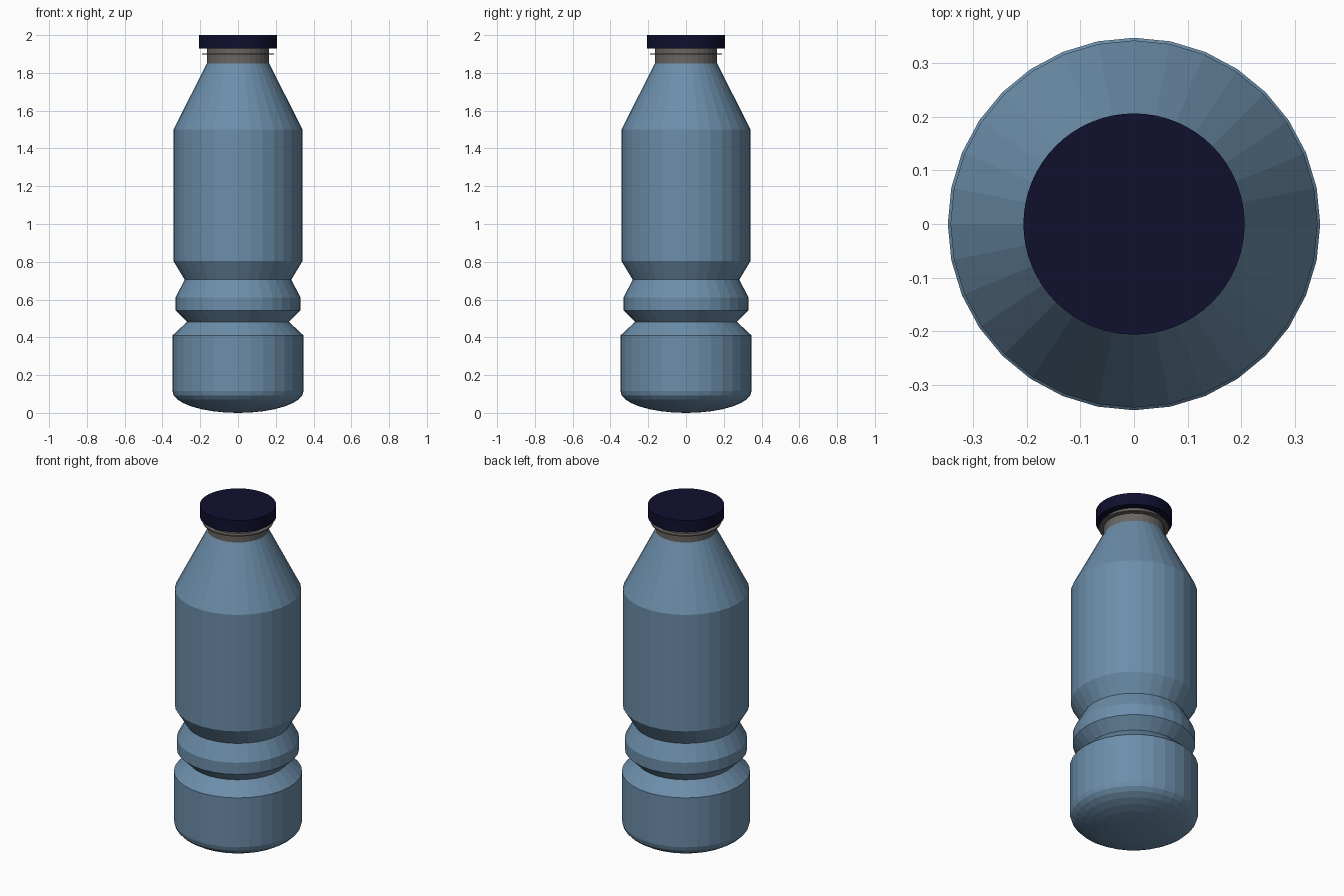
import bpy, bmesh, math

if "Cube" in bpy.data.objects:
    bpy.data.objects.remove(bpy.data.objects["Cube"])


def material(name, rgb):
    m = bpy.data.materials.new(name)
    m.diffuse_color = (*rgb, 1)
    m.use_nodes = True
    m.node_tree.nodes["Principled BSDF"].inputs["Base Color"].default_value = m.diffuse_color
    return m


BLUE = material("bottle blue", (0.15, 0.27, 0.40))
GREY = material("neck grey", (0.14, 0.13, 0.12))
NAVY = material("cap navy", (0.005, 0.005, 0.028))


def lathe(name, profile, sides, mat):
    """Revolve (radius, z) points about z; radius 0 closes to a pole."""
    bm = bmesh.new()
    rings = []
    for r, z in profile:
        n = sides if r > 0 else 1
        rings.append([bm.verts.new((r * math.cos(2 * math.pi * i / sides),
                                    r * math.sin(2 * math.pi * i / sides), z)) for i in range(n)])
    for a, b in zip(rings, rings[1:]):
        for i in range(sides):
            j = (i + 1) % sides
            quad = [a[i % len(a)], a[j % len(a)], b[j % len(b)], b[i % len(b)]]
            bm.faces.new(list(dict.fromkeys(quad)))
    bmesh.ops.recalc_face_normals(bm, faces=bm.faces)
    me = bpy.data.meshes.new(name)
    bm.to_mesh(me)
    bm.free()
    me.materials.append(mat)
    ob = bpy.data.objects.new(name, me)
    bpy.context.collection.objects.link(ob)
    return ob


# Rounded base: flattened half sphere
base = [(0.347 * math.sin(t), 0.115 * (1 - math.cos(t)))
        for t in (math.pi / 2 * k / 8 for k in range(9))]
base[0] = (0, 0)

# Bottle body with two grip grooves and tapered shoulder
body = base + [(0.347, 0.41), (0.27, 0.482), (0.331, 0.543), (0.331, 0.612),
               (0.282, 0.705), (0.342, 0.805), (0.342, 1.5), (0.165, 1.85), (0, 1.85)]
lathe("bottle_body", body, 32, BLUE)

# Neck, thin collar ring and cap
lathe("neck", [(0, 1.845), (0.165, 1.845), (0.165, 1.935), (0, 1.935)], 32, GREY)
lathe("neck_collar", [(0, 1.897), (0.19, 1.897), (0.19, 1.903), (0, 1.903)], 32, GREY)
lathe("cap", [(0, 1.93), (0.206, 1.93), (0.206, 2.0), (0, 2.0)], 64, NAVY)
